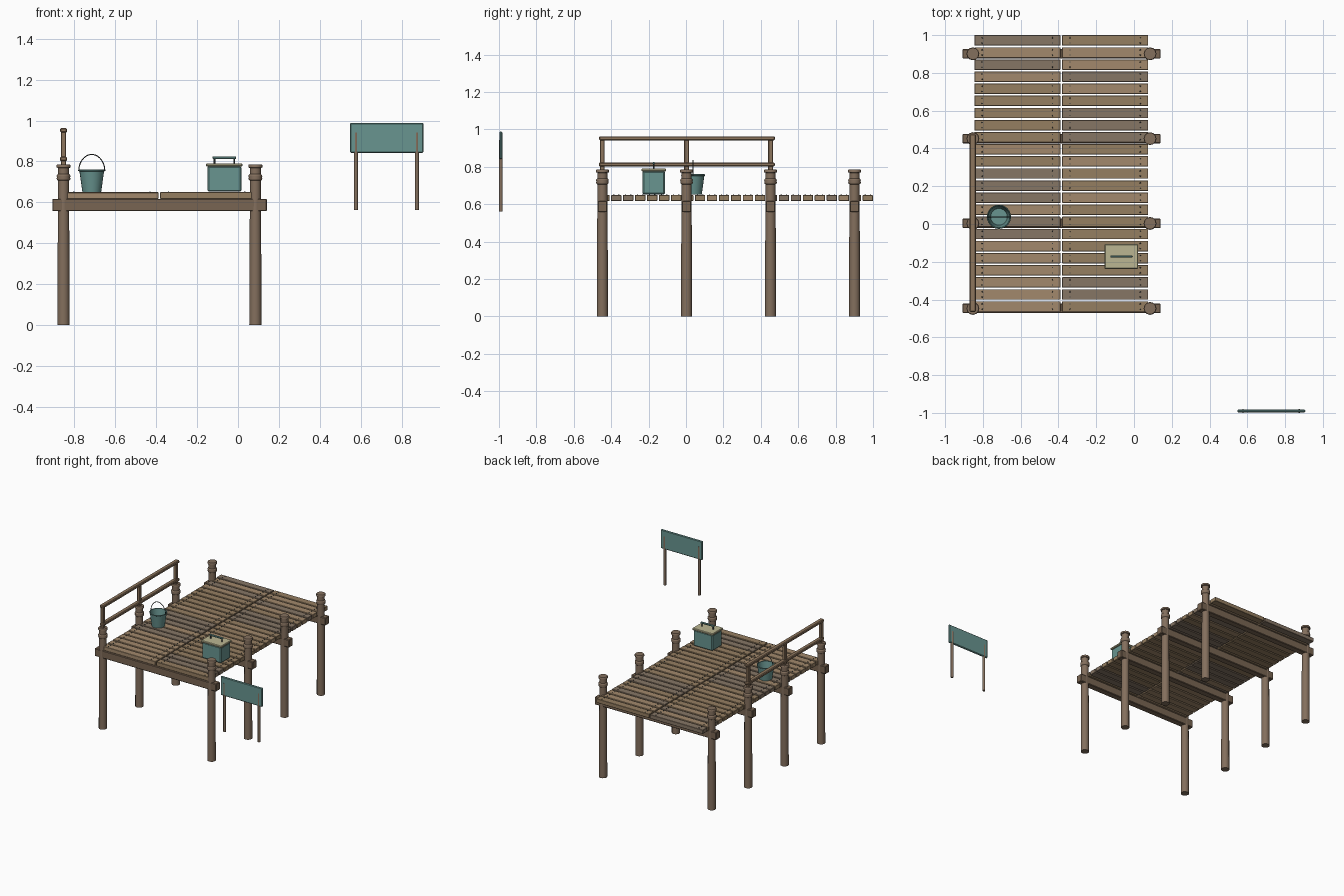
import bpy, bmesh, math, random
from mathutils import Vector, Matrix

if "Cube" in bpy.data.objects:
    bpy.data.objects.remove(bpy.data.objects["Cube"])
random.seed(4)

def mat(name, c):
    m = bpy.data.materials.new(name)
    m.diffuse_color = (*c, 1)
    m.use_nodes = True
    m.node_tree.nodes["Principled BSDF"].inputs["Base Color"].default_value = m.diffuse_color
    return m

PLANKS = [mat("plank_tan", (.36, .25, .15)), mat("plank_brown", (.30, .21, .12)),
          mat("plank_grey", (.24, .18, .13))]
POST = mat("post_wood", (.23, .16, .11))
BEAM = mat("beam_wood", (.19, .13, .085))
RAIL = mat("rail_wood", (.27, .18, .11))
TEAL = mat("teal_paint", (.14, .30, .28))
CREAM = mat("cream_lid", (.50, .47, .29))
IRON = mat("dark_iron", (.05, .06, .06))

def finish(name, bm, m, smooth=False):
    me = bpy.data.meshes.new(name)
    bmesh.ops.recalc_face_normals(bm, faces=bm.faces)
    bm.to_mesh(me)
    bm.free()
    o = bpy.data.objects.new(name, me)
    bpy.context.collection.objects.link(o)
    me.materials.append(m)
    if smooth:
        bpy.context.view_layer.objects.active = o
        bpy.ops.object.select_all(action='DESELECT')
        o.select_set(True)
        bpy.ops.object.shade_smooth_by_angle(angle=math.radians(40))
    return o

def box(name, lo, hi, m, bevel=0.003):
    bm = bmesh.new()
    lo, hi = Vector(lo), Vector(hi)
    bmesh.ops.create_cube(bm, size=1, matrix=Matrix.Translation((lo + hi) / 2) @ Matrix.Diagonal((*(hi - lo), 1)))
    if bevel:
        bmesh.ops.bevel(bm, geom=bm.edges[:], offset=bevel, segments=1, affect='EDGES')
    return finish(name, bm, m)

def lathe(name, profile, loc, m, n=12, smooth=True):
    # closed or open (r, z) profile turned about a vertical axis
    bm = bmesh.new()
    rings = []
    for r, z in profile:
        if r == 0:
            rings.append([bm.verts.new((loc[0], loc[1], loc[2] + z))] * n)
        else:
            rings.append([bm.verts.new((loc[0] + r * math.cos(2 * math.pi * i / n),
                                        loc[1] + r * math.sin(2 * math.pi * i / n), loc[2] + z)) for i in range(n)])
    for a, b in zip(rings, rings[1:]):
        for i in range(n):
            j = (i + 1) % n
            vs = list(dict.fromkeys((a[i], a[j], b[j], b[i])))
            if len(vs) > 2:
                bm.faces.new(vs)
    return finish(name, bm, m, smooth)

def tube(name, pts, r, m):
    cu = bpy.data.curves.new(name, 'CURVE')
    cu.dimensions = '3D'
    cu.bevel_depth, cu.bevel_resolution, cu.use_fill_caps = r, 2, True
    s = cu.splines.new('POLY')
    s.points.add(len(pts) - 1)
    for p, q in zip(s.points, pts):
        p.co = (*q, 1)
    o = bpy.data.objects.new(name, cu)
    bpy.context.collection.objects.link(o)
    cu.materials.append(m)
    return o

XL, XR = -.853, .085
ROWS = [-.447, .003, .452, .901]

# piles with collar bands and caps, plus cross beams
pile = [(0, 0), (.030, 0), (.029, .3), (.027, .60), (.027, .706), (.032, .710), (.034, .716), (.032, .722),
        (.034, .728), (.032, .734), (.027, .738), (.027, .768), (.034, .770), (.034, .782), (.031, .786), (0, .786)]
for k, y in enumerate(ROWS):
    for side, x in (("left", XL), ("right", XR)):
        lathe(f"{side}_pile_{k}", pile, (x, y, 0), POST)
    box(f"cross_beam_{k}", (-.908, y - .025, .557), (.141, y + .025, .617), BEAM, .004)

# deck planks in two columns, with nail heads
nails = bmesh.new()
for i in range(23):
    y = -.437 + i * (1.409 / 22)
    for col, (x0, x1) in enumerate(((-.845, -.389), (-.381, .075))):
        dz = random.uniform(-.001, .001)
        box(f"deck_plank_{col}_{i}", (x0, y - .0275, .617), (x1, y + .0275, .649 + dz),
            random.choice(PLANKS), .002)
        for x in (x0 + .042, x1 - .042):
            for dy in (-.014, .014):
                bmesh.ops.create_cone(nails, cap_ends=True, segments=6, radius1=.004, radius2=.003, depth=.004,
                                      matrix=Matrix.Translation((x, y + dy, .650)))
finish("nail_heads", nails, IRON)

# left hand rail
for k, y in enumerate(ROWS[:3]):
    box(f"rail_post_{k}", (XL - .0125, y - .0125, .77), (XL + .0125, y + .0125, .95), RAIL)
for name, z in (("top_rail", .952), ("middle_rail", .812)):
    box(name, (XL - .017, -.465, z - .011), (XL + .017, .475, z + .011), RAIL, .005)

# bucket with rolled rim and wire handle
B = (-.715, .038, .65)
lathe("bucket", [(0, .001), (.046, .001), (.060, .100), (.063, .102), (.064, .106), (.062, .110),
                 (.058, .108), (.044, .008), (0, .008)], B, TEAL, 24)
tube("bucket_handle", [(B[0] + .064 * math.cos(math.pi * i / 20), B[1],
                        .752 + .082 * math.sin(math.pi * i / 20)) for i in range(21)], .0025, IRON)

# tackle box with lid and handle
cx, cy = -.067, -.172
box("box_body", (cx - .083, cy - .060, .652), (cx + .083, cy + .060, .777), TEAL, .007)
box("box_lid", (cx - .089, cy - .066, .775), (cx + .089, cy + .066, .791), CREAM, .004)
for s in (-1, 1):
    tube("handle_bracket", [(cx + s * .048, cy, .788), (cx + s * .048, cy, .819)], .004, IRON)
box("box_handle", (cx - .058, cy - .006, .812), (cx + .058, cy + .006, .825), TEAL, .003)

# blank signboard on two legs
box("sign_panel", (.547, -.998, .842), (.907, -.982, .989), TEAL, .005)
for s, x in (("left", .577), ("right", .875)):
    lathe(f"sign_leg_{s}", [(0, 0), (.010, 0), (.010, .38), (0, .38)], (x, -.990, .562), POST, 10)
